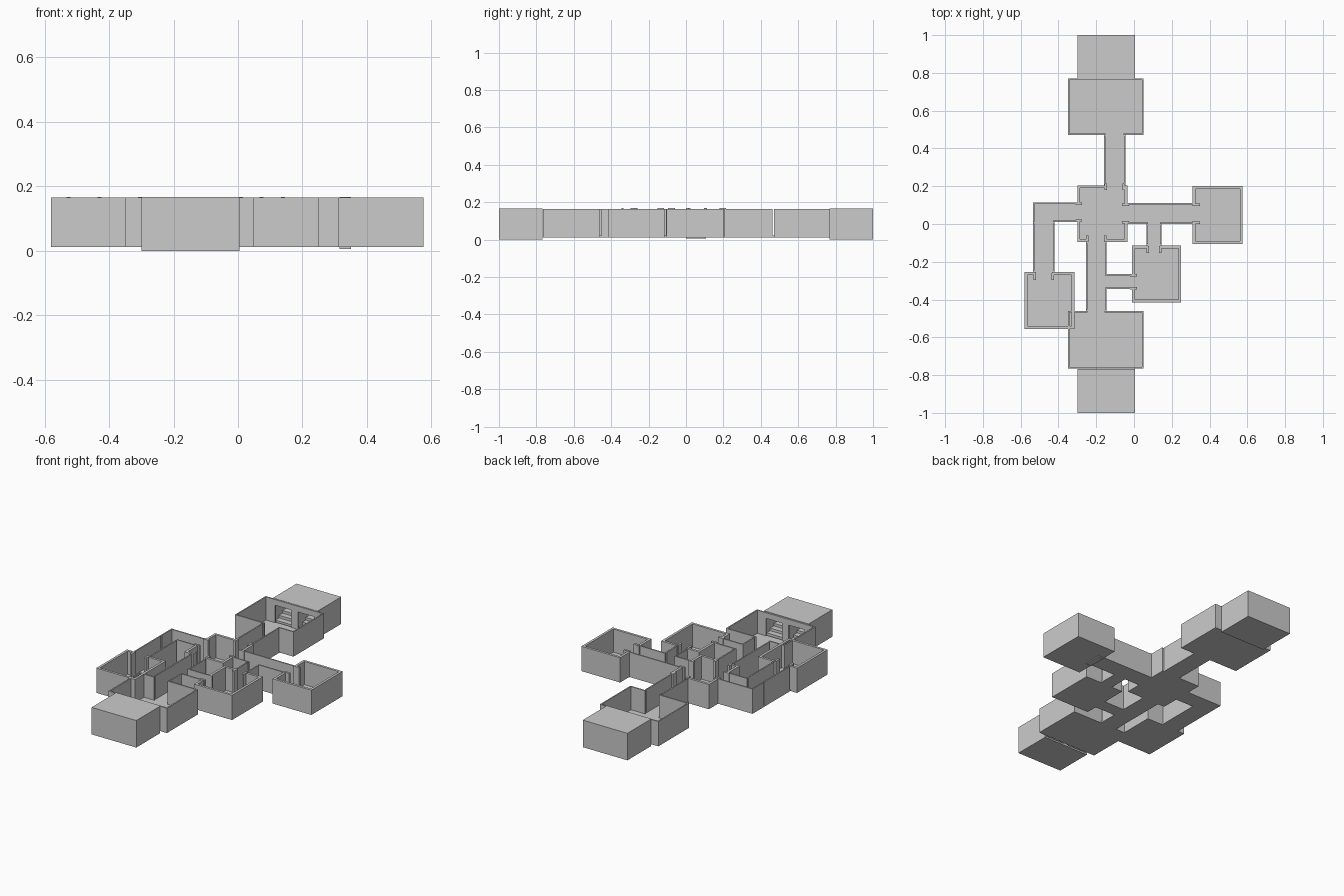
import bpy, bmesh

if "Cube" in bpy.data.objects:
    bpy.data.objects.remove(bpy.data.objects["Cube"])

Z0, Z1, FLOOR = 0.012, 0.165, 0.022


def add_box(bm, x0, x1, y0, y1, z0, z1):
    if min(x1 - x0, y1 - y0, z1 - z0) < 1e-4:
        return
    v = [bm.verts.new((x, y, z)) for z in (z0, z1)
         for x, y in ((x0, y0), (x1, y0), (x1, y1), (x0, y1))]
    for f in ((3, 2, 1, 0), (4, 5, 6, 7), (0, 1, 5, 4), (1, 2, 6, 5), (2, 3, 7, 6), (3, 0, 4, 7)):
        bm.faces.new([v[i] for i in f])


def finish(bm, name):
    me = bpy.data.meshes.new(name)
    bm.to_mesh(me)
    bm.free()
    ob = bpy.data.objects.new(name, me)
    bpy.context.collection.objects.link(ob)
    return ob


def space(name, x0, x1, y0, y1, t, gaps):
    """Open-topped room: floor and four walls; gaps = (side, start, end, lintel z or None)."""
    bm = bmesh.new()
    add_box(bm, x0, x1, y0, y1, Z0, FLOOR)
    for side in "NSEW":
        along_x = side in "NS"
        lo, hi = (x0, x1) if along_x else (y0 + t, y1 - t)
        base = {"N": y1 - t, "S": y0, "E": x1 - t, "W": x0}[side]

        def piece(a, b, z0=FLOOR):
            a, b = max(a, lo), min(b, hi)
            if along_x:
                add_box(bm, a, b, base, base + t, z0, Z1)
            else:
                add_box(bm, base, base + t, a, b, z0, Z1)

        cur = lo
        for _, a, b, lintel in sorted(g for g in gaps if g[0] == side):
            piece(cur, a)
            if lintel:
                piece(a, b, lintel)
            cur = b
        piece(cur, hi)
    return finish(bm, name)


# rooms with doorways
T = 0.015
space("central_room", -0.30, -0.035, -0.095, 0.205, T,
      [("N", -0.145, -0.06, None), ("S", -0.24, -0.16, None),
       ("E", 0.015, 0.095, None), ("W", 0.022, 0.103, None)])
space("east_room", 0.31, 0.575, -0.105, 0.20, T, [("W", 0.015, 0.095, None)])
space("southeast_room", -0.01, 0.25, -0.415, -0.115, T,
      [("N", 0.075, 0.137, None), ("W", -0.337, -0.273, None)])
space("southwest_room", -0.58, -0.315, -0.555, -0.255, T, [("N", -0.52, -0.435, None)])
space("north_room", -0.35, 0.05, 0.47, 0.77, 0.008,
      [("S", -0.15, -0.055, None), ("N", -0.28, -0.17, 0.13), ("N", -0.125, -0.015, 0.13)])
space("south_room", -0.35, 0.05, -0.765, -0.46, 0.008,
      [("N", -0.245, -0.155, None), ("S", -0.28, -0.17, 0.13), ("S", -0.125, -0.015, 0.13)])

# corridors, open at their ends
C = 0.008


def ends(pair):
    return [(s, -9, 9, None) for s in pair]


space("north_corridor", -0.16, -0.045, 0.205, 0.47, C, ends("NS"))
space("east_corridor", -0.035, 0.31, 0.0, 0.11, C, ends("EW") + [("S", 0.073, 0.137, None)])
space("east_link", 0.065, 0.145, -0.115, 0.0, C, ends("NS"))
space("south_corridor", -0.255, -0.145, -0.46, -0.095, C,
      ends("NS") + [("E", -0.337, -0.273, None)])
space("south_link", -0.145, -0.01, -0.345, -0.265, C, ends("EW"))
space("west_corridor", -0.535, -0.30, 0.01, 0.115, C, ends("E") + [("S", -0.527, -0.428, None)])
space("west_corridor_leg", -0.535, -0.42, -0.255, 0.01, C, ends("NS"))


# roofed stair blocks at both ends, with a dividing wall and steps inside
def stair_block(name, s):
    bm = bmesh.new()
    x0, x1, w = -0.30, 0.005, 0.006

    def part(a, b, c, d, z0, z1):
        add_box(bm, a, b, min(s * c, s * d), max(s * c, s * d), z0, z1)

    part(x0, x1, 0.768, 1.0, 0.0, 0.01)
    part(x0, x1, 0.768, 1.0, 0.159, 0.167)
    part(x0, x0 + w, 0.768, 1.0, 0.01, 0.159)
    part(x1 - w, x1, 0.768, 1.0, 0.01, 0.159)
    part(x0 + w, x1 - w, 1.0 - w, 1.0, 0.01, 0.159)
    part(-0.16, -0.135, 0.768, 1.0 - w, 0.01, 0.159)
    finish(bm, name)
    bm = bmesh.new()
    for i in range(6):
        y = 0.785 + i * 0.035
        add_box(bm, x0 + w, x1 - w, min(s * y, s * 0.994), max(s * y, s * 0.994),
                0.01 + i * 0.016, 0.026 + i * 0.016)
    finish(bm, name + "_steps")


stair_block("north_stair_block", 1)
stair_block("south_stair_block", -1)


# door frames: two posts and a threshold; axis is the direction the doorway spans
def door_frame(name, axis, a, b, c, depth=0.036, z0=Z0, z1=0.168):
    bm = bmesh.new()
    p, h = 0.013, depth / 2
    for lo, hi, top in ((a, a + p, z1), (b - p, b, z1), (a + p, b - p, FLOOR + 0.003)):
        if axis == "x":
            add_box(bm, lo, hi, c - h, c + h, z0, top)
        else:
            add_box(bm, c - h, c + h, lo, hi, z0, top)
    finish(bm, name)


for name, axis, a, b, c in (
        ("central_south_door_frame", "x", -0.255, -0.145, -0.078),
        ("central_north_door_frame", "x", -0.157, -0.048, 0.197),
        ("central_east_door_frame", "y", 0.002, 0.108, -0.045),
        ("central_west_door_frame", "y", 0.012, 0.113, -0.292),
        ("southeast_north_door_frame", "x", 0.066, 0.146, -0.135),
        ("southeast_west_door_frame", "y", -0.346, -0.264, -0.003),
        ("southwest_door_frame", "x", -0.532, -0.423, -0.278)):
    door_frame(name, axis, a, b, c)
door_frame("east_room_door_frame", "y", 0.0, 0.108, 0.332, z0=0.006)
